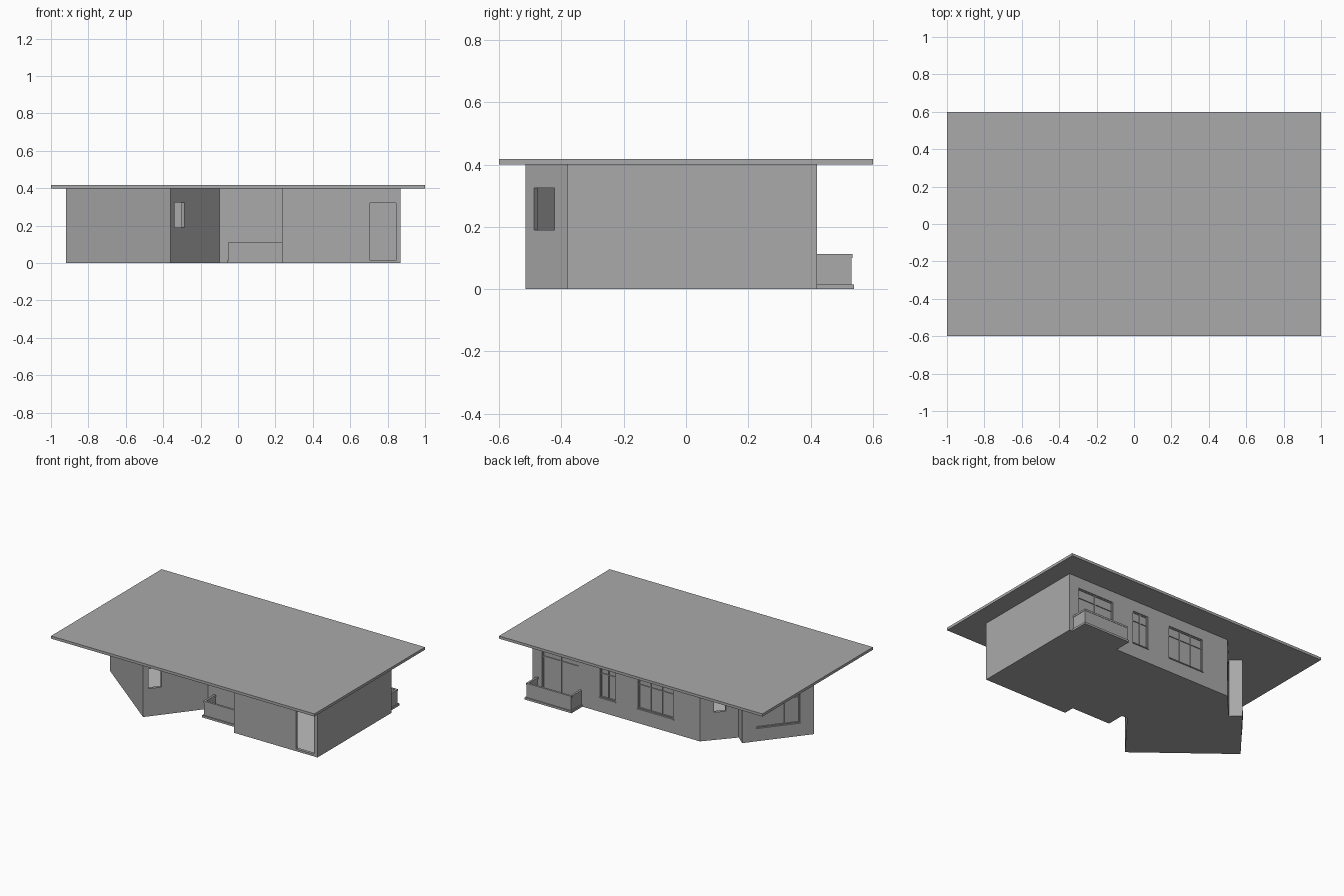
import bpy, bmesh
from mathutils import Vector

cube = bpy.data.objects.get("Cube")
if cube:
    bpy.data.objects.remove(cube)


def material(name, value):
    mat = bpy.data.materials.new(name)
    mat.use_nodes = True
    col = (value, value, value, 1)
    mat.diffuse_color = col
    mat.node_tree.nodes["Principled BSDF"].inputs["Base Color"].default_value = col
    return mat


GREY = material("plain grey", 0.4)
PALE = material("pale floor grey", 0.52)
WALL_TOP, SLAB, THICK = 0.4, 0.008, 0.02


def finish(bm, name, *mats):
    bmesh.ops.recalc_face_normals(bm, faces=bm.faces)
    mesh = bpy.data.meshes.new(name)
    bm.to_mesh(mesh)
    bm.free()
    for m in mats or (GREY,):
        mesh.materials.append(m)
    obj = bpy.data.objects.new(name, mesh)
    bpy.context.collection.objects.link(obj)
    return obj


class Frame:
    """Wall frame: s runs along the wall, d goes inwards, z is up."""
    def __init__(self, a, b):
        self.a = Vector((*a, 0))
        run = Vector((*b, 0)) - self.a
        self.length = run.length
        self.along = run.normalized()
        self.inward = Vector((-self.along.y, self.along.x, 0))

    def box(self, bm, s, d, z):
        if s[1] - s[0] < 1e-4 or z[1] - z[0] < 1e-4:
            return
        vs = [[bm.verts.new(self.a + self.along * si + self.inward * di + Vector((0, 0, zi)))
               for si, di in ((s[0], d[0]), (s[1], d[0]), (s[1], d[1]), (s[0], d[1]))]
              for zi in z]
        bm.faces.new(vs[0][::-1])
        bm.faces.new(vs[1])
        for i in range(4):
            j = (i + 1) % 4
            bm.faces.new((vs[0][i], vs[0][j], vs[1][j], vs[1][i]))


def build_wall(name, frame, openings):
    bm = bmesh.new()
    depth, pos = (0, THICK), 0
    for s0, s1, z0, z1, *_ in sorted(openings):
        frame.box(bm, (pos, s0), depth, (SLAB, WALL_TOP))
        frame.box(bm, (s0, s1), depth, (SLAB, z0))
        frame.box(bm, (s0, s1), depth, (z1, WALL_TOP))
        pos = s1
    frame.box(bm, (pos, frame.length), depth, (SLAB, WALL_TOP))
    finish(bm, name)


def build_window(name, frame, s0, s1, z0, z1, panes):
    bm = bmesh.new()
    bar, depth = 0.006, (0.006, 0.018)
    frame.box(bm, (s0, s1), (0.012, 0.016), (z0, z1))          # glazing
    for i in range(panes + 1):                                  # jambs and mullions
        s = s0 + (s1 - s0 - bar) * i / panes
        frame.box(bm, (s, s + bar), depth, (z0, z1))
    for z in (z0, z1 - 0.065, z1 - bar):                        # rails and transom
        frame.box(bm, (s0, s1), depth, (z, z + bar))
    if z0 > 0.05:                                               # outside sill
        frame.box(bm, (s0 - 0.004, s1 + 0.004), (-0.006, 0.006), (z0 - 0.006, z0))
    finish(bm, name)


def build_balcony(name, frame, s0, s1, out, closed_end):
    bm = bmesh.new()
    frame.box(bm, (s0 - 0.008, s1 + 0.008 * closed_end), (-out - 0.008, 0), (0, 0.014))
    for z, grow, t in (((0.014, 0.1), 0, 0.008), ((0.1, 0.112), 0.002, 0.012)):
        frame.box(bm, (s0 - grow, s1), (-out - grow, -out + t), z)
        frame.box(bm, (s0 - grow, s0 + t), (-out + t, 0), z)
        if closed_end:
            frame.box(bm, (s1 - t, s1 + grow), (-out + t, 0), z)
    finish(bm, name)


# Floor plan, anticlockwise; each corner names the wall that starts there
plan = [
    ("right_wall", (0.87, -0.38)),
    ("back_wall", (0.87, 0.42)),
    ("back_angled_wall", (-0.40, 0.42)),
    ("wing_back_wall", (-0.565, 0.235)),
    ("wing_left_wall", (-0.63, 0.29)),
    ("wing_front_wall", (-0.92, -0.075)),
    ("wing_side_wall", (-0.36, -0.515)),
    ("recessed_wall", (-0.10, -0.185)),
    ("recess_return_wall", (0.235, -0.185)),
    ("front_wall", (0.235, -0.38)),
]

# Openings: start and end along the wall, bottom, top, pane count (0 = open)
openings = {
    "back_wall": [(0.07, 0.35, 0.015, 0.325, 2), (0.51, 0.63, 0.10, 0.325, 2),
                  (0.80, 1.07, 0.10, 0.325, 3)],
    "back_angled_wall": [(0.09, 0.165, 0.19, 0.325, 0)],
    "wing_left_wall": [(0.09, 0.375, 0.09, 0.325, 3)],
    "wing_side_wall": [(0.035, 0.118, 0.19, 0.325, 0)],
    "recessed_wall": [(0.24, 0.325, 0.015, 0.32, 1)],
    "front_wall": [(0.47, 0.61, 0.015, 0.32, 0)],
}

frames = {}
for i, (name, start) in enumerate(plan):
    frame = frames[name] = Frame(start, plan[(i + 1) % len(plan)][1])
    holes = openings.get(name, [])
    build_wall(name, frame, holes)
    for n, (s0, s1, z0, z1, panes) in enumerate(holes):
        if panes:
            build_window(f"{name}_window_{n + 1}", frame, s0, s1, z0, z1, panes)

# Floor slab with a paler upper side
bm = bmesh.new()
base = bm.faces.new([bm.verts.new((*p, 0)) for _, p in plan])
top = bmesh.ops.extrude_face_region(bm, geom=[base])
bmesh.ops.translate(bm, vec=(0, 0, SLAB),
                    verts=[v for v in top["geom"] if isinstance(v, bmesh.types.BMVert)])
bmesh.ops.recalc_face_normals(bm, faces=bm.faces)
for f in bm.faces:
    f.material_index = int(f.normal.z > 0.5)
finish(bm, "floor_slab", GREY, PALE)

# Balconies
build_balcony("back_balcony", frames["back_wall"], 0.03, 0.37, 0.112, True)
build_balcony("front_balcony", frames["recessed_wall"], 0.05, 0.335, 0.115, False)

# Flat roof
bm = bmesh.new()
Frame((-1, -0.6), (1, -0.6)).box(bm, (0, 2), (0, 1.2), (WALL_TOP, 0.418))
finish(bm, "flat_roof")
